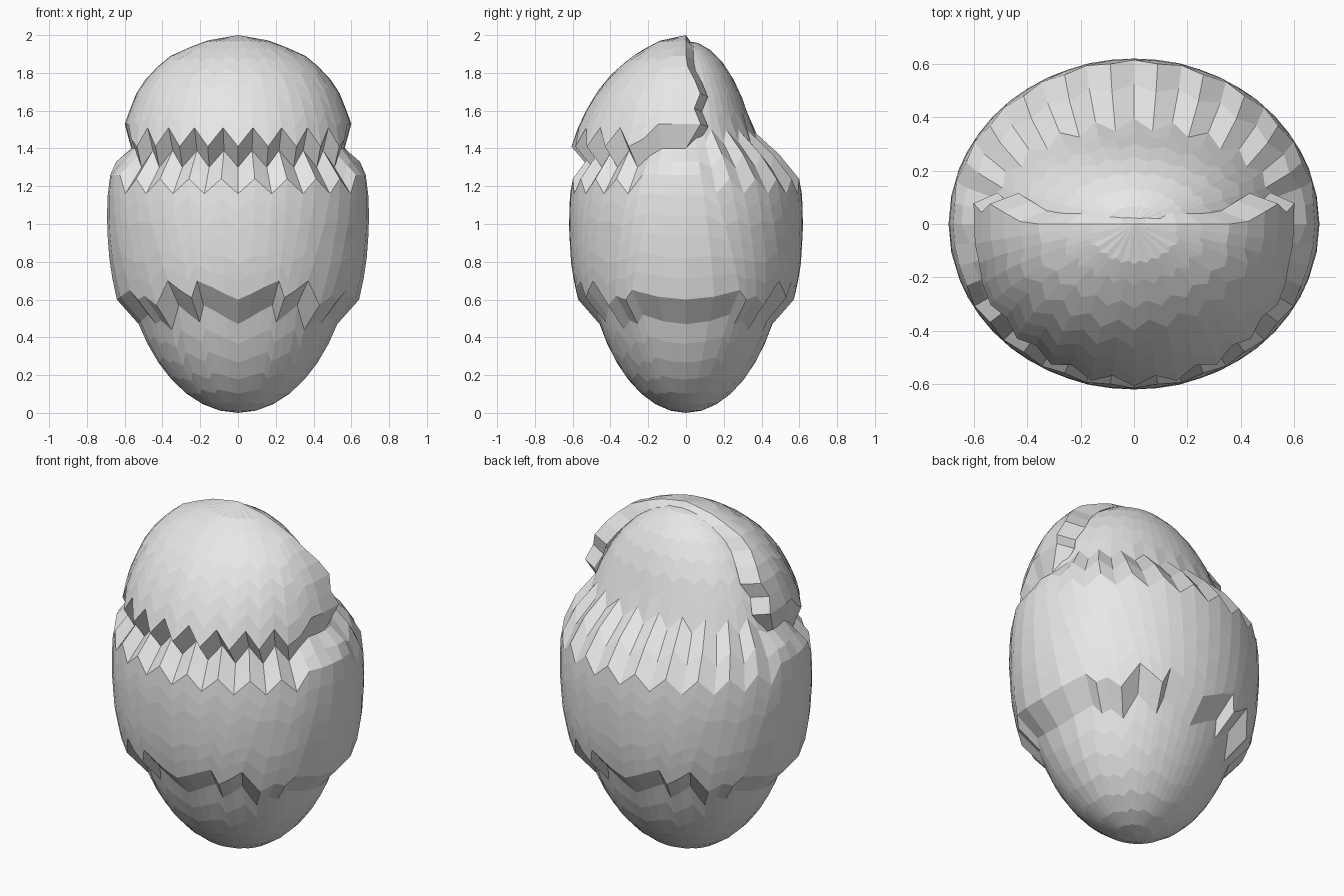
import bpy, bmesh
from math import sin, cos, pi, sqrt, radians

default_cube = bpy.data.objects.get("Cube")
if default_cube:
    bpy.data.objects.remove(default_cube, do_unlink=True)

grey = bpy.data.materials.new("plain grey")
grey.use_nodes = True
grey.diffuse_color = (0.8, 0.8, 0.8, 1)
grey.node_tree.nodes["Principled BSDF"].inputs["Base Color"].default_value = (0.8, 0.8, 0.8, 1)

STEP = 7.5          # degrees between columns
COLUMNS = 48        # column zero faces the front


def interp(points, z):
    """Straight-line interpolation through (z, value...) points."""
    if z <= points[0][0]:
        return points[0][1:]
    for a, b in zip(points, points[1:]):
        if z <= b[0]:
            t = (z - a[0]) / (b[0] - a[0])
            return tuple(p + (q - p) * t for p, q in zip(a[1:], b[1:]))
    return points[-1][1:]


def lerp(a, b, t):
    return a + (b - a) * t


# Outer profiles: height, half width, half depth
BAND = [(0.56, 0.63, 0.56), (0.65, 0.655, 0.585), (0.8, 0.68, 0.61),
        (1, 0.695, 0.62), (1.15, 0.69, 0.615), (1.27, 0.675, 0.6)]
CAP = [(1.4, 0.62, 0.61), (1.53, 0.6, 0.565), (1.6, 0.575, 0.53), (1.7, 0.535, 0.47),
       (1.8, 0.465, 0.39), (1.9, 0.345, 0.27), (1.97, 0.17, 0.14), (2, 0, 0)]

# Lower zigzag over one quarter: column angle, edge height
LOWER = [(0, 0.6), (6, 0.63), (12, 0.665), (19, 0.7), (22.5, 0.61), (28, 0.65), (34, 0.7),
         (43, 0.57), (50, 0.62), (56, 0.6), (61, 0.65), (75, 0.615), (90, 0.6)]


def lower(j):
    """Angle and height of the lower zigzag, mirrored into all four quarters."""
    q, r = divmod(j % COLUMNS, 12)
    a, z = LOWER[12 - r] if q % 2 else LOWER[r]
    return (q * 90 + (90 - a if q % 2 else a)), z


def fold(j):
    """Columns away from the front, 0 to 24."""
    j = j % COLUMNS
    return min(j, COLUMNS - j)


def band_top(j):
    k = fold(j)
    return 1.26 if 9 <= k <= 13 else (1.24 if k % 2 else 1.16)


def groove(j):
    k = fold(j)
    if 9 <= k <= 13:
        return 1.36 if k == 9 else 1.4
    return (1.39 if k % 2 else 1.3) if k < 9 else (1.5 if k % 2 else 1.43)


def cap_edge(j):
    k = fold(j)
    return 1.53 if k > 9 else 1.45 if k == 9 else (1.51 if k % 2 else 1.41)


def ring_point(angle, z, rx, ry):
    a = radians(angle)
    return rx * sin(a), -ry * cos(a), z


def egg_width(z):
    half = 1 if z < 1 else 0.97
    return 0.62 * sqrt(max(0, 1 - ((z - 1) / half) ** 2))


def egg(angle, z):
    """Inner egg, squashed at the upper back."""
    w = egg_width(z)
    depth = 0.87 * w
    if cos(radians(angle)) < 0:
        depth *= 1 - 0.24 * min(1, max(0, (z - 1.2) / 0.3))
    return ring_point(angle, z, w, depth)


def band(angle, z):
    return ring_point(angle, z, *interp(BAND, z))


def build(name, columns, closed):
    """Skin neighbouring columns of points with flat faces."""
    bm = bmesh.new()
    grid = [[bm.verts.new(p) for p in col] for col in columns]
    pairs = list(zip(grid, grid[1:])) + ([(grid[-1], grid[0])] if closed else [])
    for left, right in pairs:
        for i in range(len(left) - 1):
            bm.faces.new((left[i], right[i], right[i + 1], left[i + 1]))
    bmesh.ops.remove_doubles(bm, verts=bm.verts, dist=0.0005)
    bmesh.ops.recalc_face_normals(bm, faces=bm.faces)
    mesh = bpy.data.meshes.new(name)
    bm.to_mesh(mesh)
    bm.free()
    mesh.materials.append(grey)
    obj = bpy.data.objects.new(name, mesh)
    bpy.context.collection.objects.link(obj)


# Egg with the raised zigzag band around its middle
def body_column(j):
    low_angle, low_z = lower(j)
    angle = j * STEP
    base = low_z - 0.13
    col = [egg(lerp(angle, low_angle, t / 7), base * (1 - cos(t / 7 * pi / 2))) for t in range(8)]
    for t in range(7):
        col.append(band(lerp(low_angle, angle, t / 6), lerp(low_z, band_top(j), t / 6)))
    # Sloping shoulder, slightly bulged at the back
    rim, inner = col[-1], egg(angle, groove(j))
    bulge = 1.04 if fold(j) > 11 else 1
    col.append(tuple((p + q) / 2 * s for p, q, s in zip(rim, inner, (bulge, bulge, 1))))
    # Upper egg
    for t in range(8):
        col.append(egg(angle, lerp(groove(j), 1.97, sin(t / 7 * pi / 2))))
    return col


build("egg_body", [body_column(j) for j in range(COLUMNS)], True)


# Front cap, open at the back with a jagged rim
JAGGED = [(1.5, 0.09), (1.62, 0.04), (1.7, 0.08), (1.85, 0), (2, 0)]
ROWS = 9


def cap_column(j):
    angle = j * STEP
    col = [egg(angle, groove(j))]
    for t in range(ROWS + 1):
        z = lerp(cap_edge(j), 2, sin(t / ROWS * pi / 2))
        x, y, z = ring_point(angle, z, *interp(CAP, z))
        if abs(j) == 12:
            y = interp(JAGGED, z)[0]
        col.append((x, y, z))
    return col


def rim_column(side):
    """Rim wall running from the open edge down into the egg."""
    col = []
    for x, y, z in cap_column(12 * side):
        z = min(z, 1.96) * 0.99
        col.append((side * min(abs(x), egg_width(z) * 0.97), y + 0.04, z))
    return col


cap_columns = [cap_column(j) for j in range(-12, 13)]
build("front_cap", [rim_column(-1)] + cap_columns + [rim_column(1)], False)
